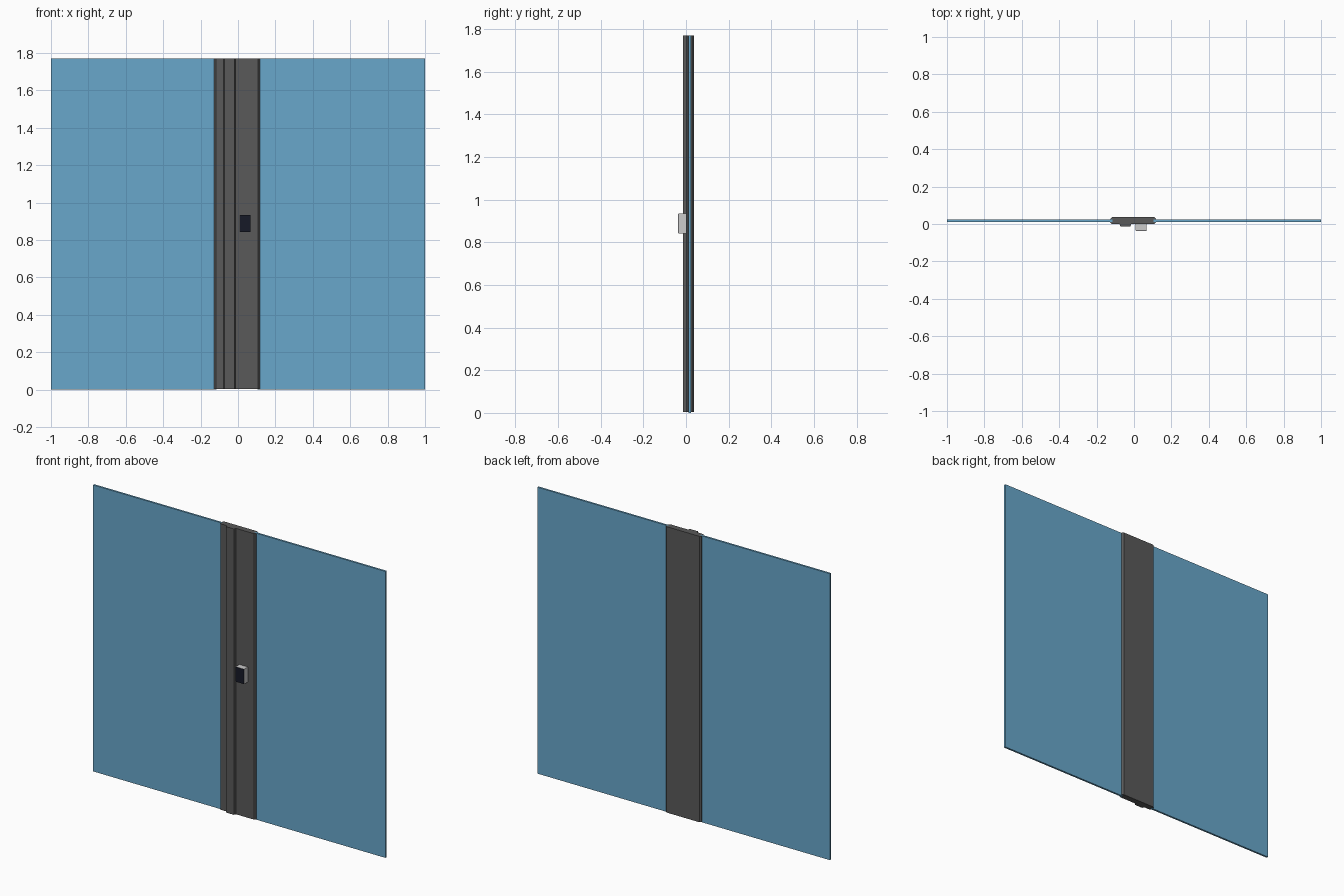
import bpy
import bmesh

if "Cube" in bpy.data.objects:
    bpy.data.objects.remove(bpy.data.objects["Cube"])

H = 1.77          # overall height
MID = 0.018       # depth of the glass centre line


def material(name, rgb):
    m = bpy.data.materials.new(name)
    m.diffuse_color = (*rgb, 1)
    m.use_nodes = True
    m.node_tree.nodes["Principled BSDF"].inputs["Base Color"].default_value = m.diffuse_color
    return m


def prism(name, outline, z0, z1, mat=None):
    """Extrude an (x, y) outline from z0 to z1."""
    bm = bmesh.new()
    face = bm.faces.new([bm.verts.new((x, y, z0)) for x, y in outline])
    top = bmesh.ops.extrude_face_region(bm, geom=[face])["geom"]
    bmesh.ops.translate(bm, vec=(0, 0, z1 - z0),
                        verts=[v for v in top if isinstance(v, bmesh.types.BMVert)])
    bmesh.ops.recalc_face_normals(bm, faces=bm.faces)
    mesh = bpy.data.meshes.new(name)
    bm.to_mesh(mesh)
    bm.free()
    ob = bpy.data.objects.new(name, mesh)
    bpy.context.collection.objects.link(ob)
    if mat:
        mesh.materials.append(mat)
    return ob


def rect(x0, x1, y0, y1):
    return [(x0, y0), (x1, y0), (x1, y1), (x0, y1)]


def chamfered(x0, x1, y0, y1, c):
    return [(x0 + c, y0), (x1 - c, y0), (x1, y0 + c), (x1, y1 - c),
            (x1 - c, y1), (x0 + c, y1), (x0, y1 - c), (x0, y0 + c)]


blue = material("glass_blue", (0.14, 0.39, 0.60))
dark = material("frame_dark", (0.10, 0.10, 0.10))
navy = material("screen_navy", (0.008, 0.01, 0.02))

# Glass panels, tucked into the sides of the central frame
prism("glass_left", rect(-1, -0.115, MID - 0.006, MID + 0.006), 0, H, blue)
prism("glass_right", rect(0.105, 1, MID - 0.006, MID + 0.006), 0, H, blue)

# Central door frame: two stiles meeting beside the handle strip
prism("frame_left", [(-0.118, 0), (-0.016, 0), (-0.016, 0.037), (-0.118, 0.037),
                     (-0.127, 0.028), (-0.127, 0.009)], 0.003, H, dark)
prism("frame_right", [(-0.016, 0), (0.108, 0), (0.117, 0.009), (0.117, 0.028),
                      (0.108, 0.037), (-0.016, 0.037)], 0.003, H, dark)

# Raised handle strip on the front
prism("handle_strip", [(-0.078, 0.001), (-0.072, -0.013), (-0.019, -0.013),
                       (-0.014, 0.001)], 0.003, H, dark)

# Lock box with a dark screen on its front face
prism("lock_box", rect(0.009, 0.067, -0.035, 0.001), 0.842, 0.935)
prism("lock_screen", rect(0.010, 0.066, -0.037, -0.035), 0.843, 0.934, navy)
